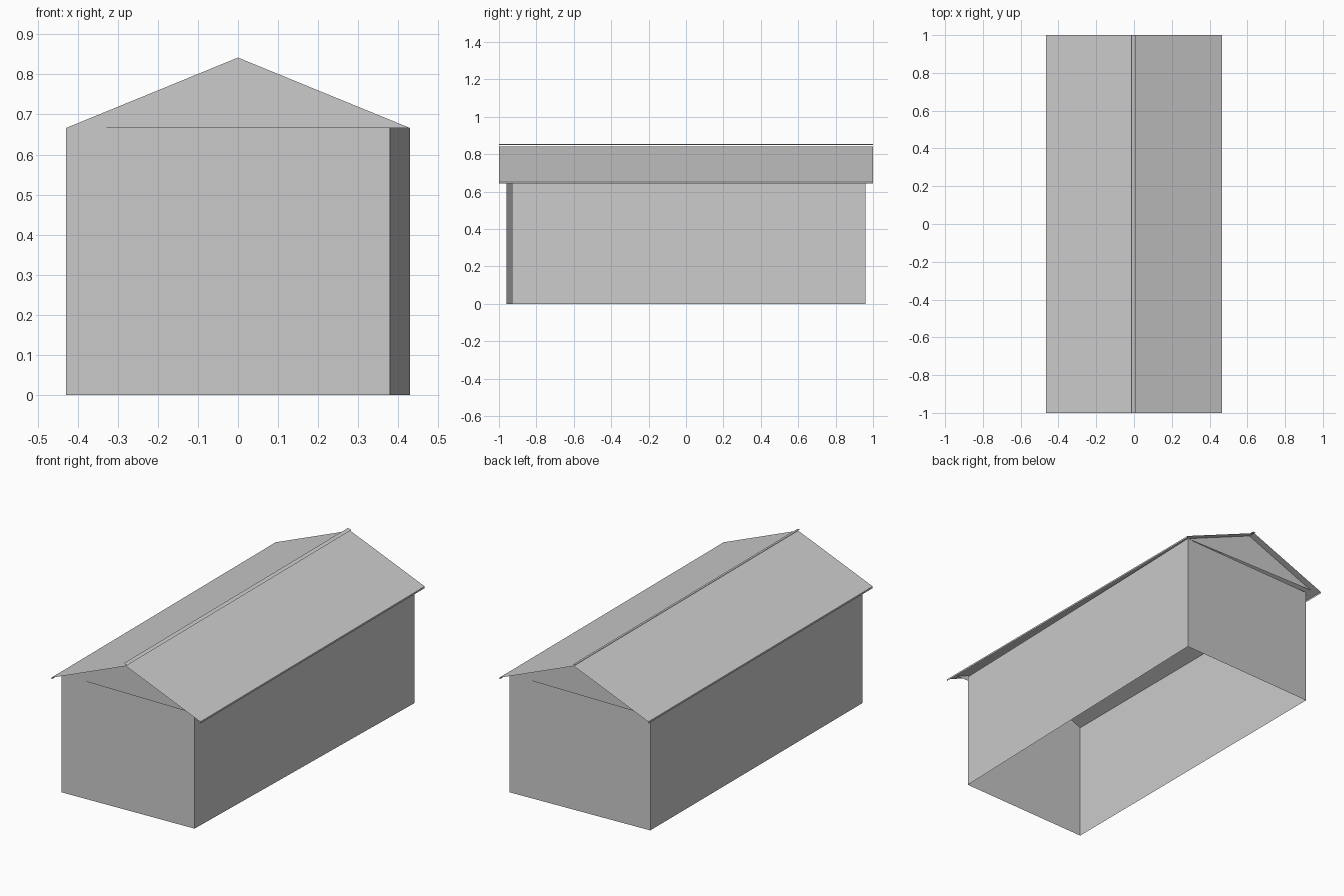
import bpy
import bmesh

cube = bpy.data.objects.get("Cube")
if cube:
    bpy.data.objects.remove(cube, do_unlink=True)

grey = bpy.data.materials.new("plain_grey")
grey.use_nodes = True
colour = (0.6, 0.6, 0.6, 1)
grey.diffuse_color = colour
grey.node_tree.nodes["Principled BSDF"].inputs["Base Color"].default_value = colour

EAVE_X, EAVE_Z, RIDGE_Z, LIP = 0.465, 0.652, 0.842, 0.01
WALL_X, WALL_Y, WALL_TOP, ROOF_Y = 0.43, 0.96, 0.666, 1.0


def finish(name, bm):
    mesh = bpy.data.meshes.new(name)
    bm.to_mesh(mesh)
    bm.free()
    mesh.materials.append(grey)
    obj = bpy.data.objects.new(name, mesh)
    bpy.context.collection.objects.link(obj)
    return obj


def sweep(name, points, offset, closed=False):
    """Sweep a line of points along an offset into a thin sheet."""
    bm = bmesh.new()
    start = [bm.verts.new(p) for p in points]
    end = [bm.verts.new([a + b for a, b in zip(p, offset)]) for p in points]
    count = len(points)
    for i in range(count if closed else count - 1):
        j = (i + 1) % count
        bm.faces.new((start[i], start[j], end[j], end[i]))
    return finish(name, bm)


# Slightly skewed wall shell, open at the floor and at the roof
corners = [(-WALL_X, -WALL_Y), (0.38, -0.93), (WALL_X, WALL_Y), (-0.425, 0.925)]
sweep("walls", [(x, y, 0) for x, y in corners], (0, 0, WALL_TOP), closed=True)

# Triangular gables, square to the roof
for name, side in (("front_gable", -1), ("back_gable", 1)):
    bm = bmesh.new()
    outline = [(side * -WALL_X, WALL_TOP), (0, RIDGE_Z), (side * WALL_X, WALL_TOP)]
    bm.faces.new([bm.verts.new((x, side * WALL_Y, z)) for x, z in outline])
    finish(name, bm)

# Thin pitched roof with a small lip hanging at each eave
profile = [(EAVE_X, EAVE_Z - LIP), (EAVE_X, EAVE_Z), (0, RIDGE_Z),
           (-EAVE_X, EAVE_Z), (-EAVE_X, EAVE_Z - LIP)]
sweep("roof", [(x, -ROOF_Y, z) for x, z in profile], (0, 2 * ROOF_Y, 0))

# Narrow ridge strip floating just above the peak
strip = [(0.008, 0.848), (-0.013, 0.854)]
sweep("ridge_strip", [(x, -ROOF_Y, z) for x, z in strip], (0, 2 * ROOF_Y, 0))
